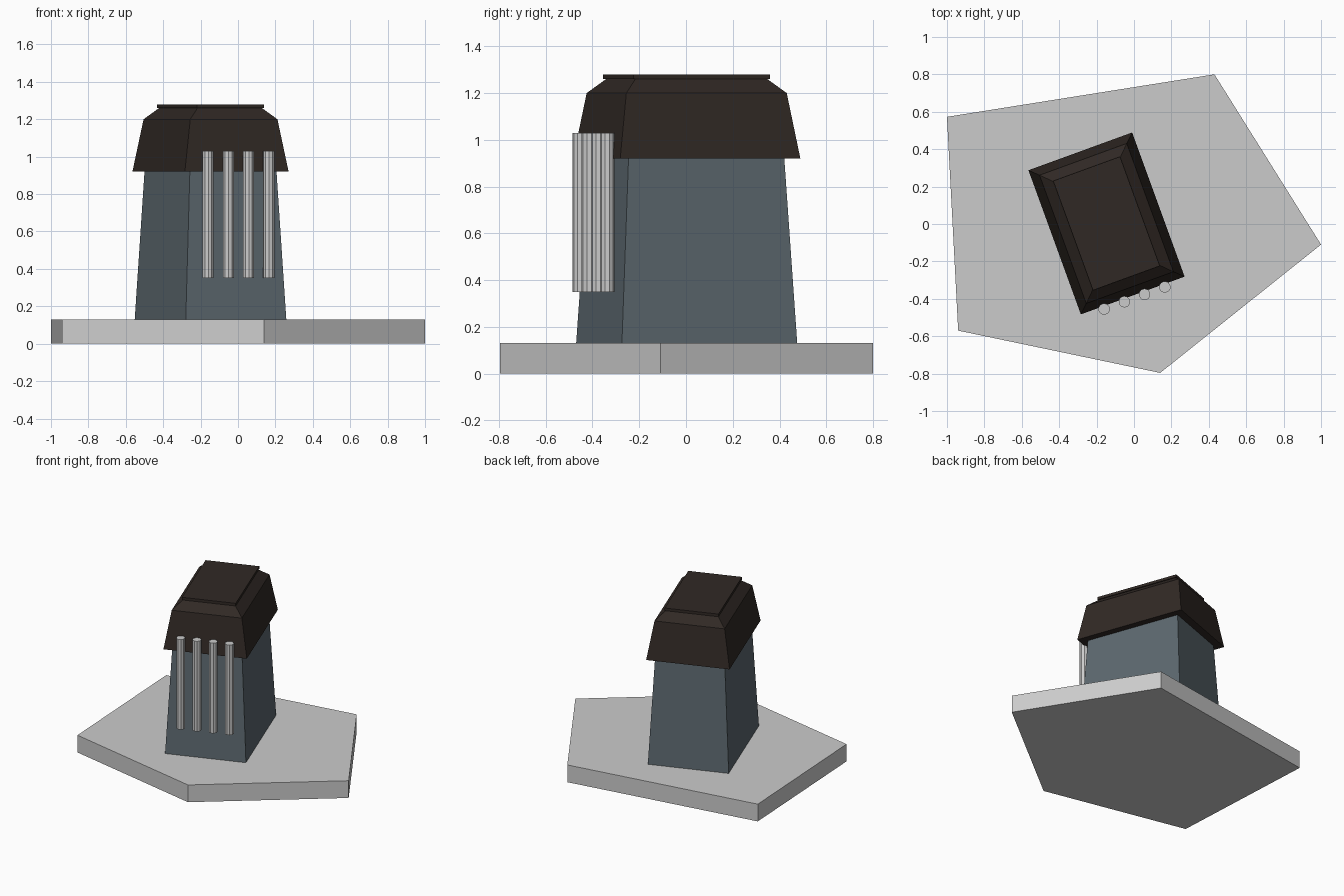
import bpy, bmesh
from math import radians, cos, sin, pi
from mathutils import Matrix

if "Cube" in bpy.data.objects:
    bpy.data.objects.remove(bpy.data.objects["Cube"])

# shared placement of the tower on the base
PLACE = Matrix.Translation((-0.147, 0.003, 0)) @ Matrix.Rotation(radians(20), 4, 'Z')


def material(name, rgb):
    m = bpy.data.materials.new(name)
    m.diffuse_color = (*rgb, 1)
    m.use_nodes = True
    m.node_tree.nodes["Principled BSDF"].inputs["Base Color"].default_value = m.diffuse_color
    return m


def loft(name, rings, mat=None, matrix=None):
    """Closed solid through a stack of rings with equal point counts."""
    bm = bmesh.new()
    loops = [[bm.verts.new(p) for p in ring] for ring in rings]
    n = len(loops[0])
    for a, b in zip(loops, loops[1:]):
        for i in range(n):
            j = (i + 1) % n
            bm.faces.new((a[i], a[j], b[j], b[i]))
    bm.faces.new(loops[0][::-1])
    bm.faces.new(loops[-1])
    bmesh.ops.recalc_face_normals(bm, faces=bm.faces)
    me = bpy.data.meshes.new(name)
    bm.to_mesh(me)
    bm.free()
    ob = bpy.data.objects.new(name, me)
    bpy.context.collection.objects.link(ob)
    if matrix is not None:
        ob.matrix_world = matrix
    if mat:
        me.materials.append(mat)
    return ob


def rect(w, d, z):
    return [(-w, -d, z), (w, -d, z), (w, d, z), (-w, d, z)]


def circle(x, y, r, z, n=10):
    return [(x + r * cos(2 * pi * i / n), y + r * sin(2 * pi * i / n), z) for i in range(n)]


slate = material("slate", (0.11, 0.14, 0.16))
black = material("black", (0.03, 0.022, 0.018))

# five-sided base slab
outline = [(-0.94, -0.57), (0.14, -0.796), (1.0, -0.11), (0.43, 0.80), (-1.0, 0.573)]
loft("base_slab", [[(x, y, z) for x, y in outline] for z in (0, 0.13)])

# tapered tower body
loft("tower_body", [rect(0.286, 0.399, 0.13), rect(0.246, 0.354, 0.93)], slate, PLACE)

# overhanging roof and its thin top plate
loft("roof", [rect(0.295, 0.41, 0.92), rect(0.248, 0.365, 1.2), rect(0.18, 0.297, 1.263)],
     black, PLACE)
loft("roof_plate", [rect(0.19, 0.311, 1.26), rect(0.19, 0.311, 1.28)], black, PLACE)

# row of four vertical rods on the front
for i in range(4):
    x = 0.004 + (i - 1.5) * 0.115
    loft(f"front_rod_{i + 1}", [circle(x, -0.426, 0.031, z) for z in (0.35, 1.03)],
         None, PLACE)
